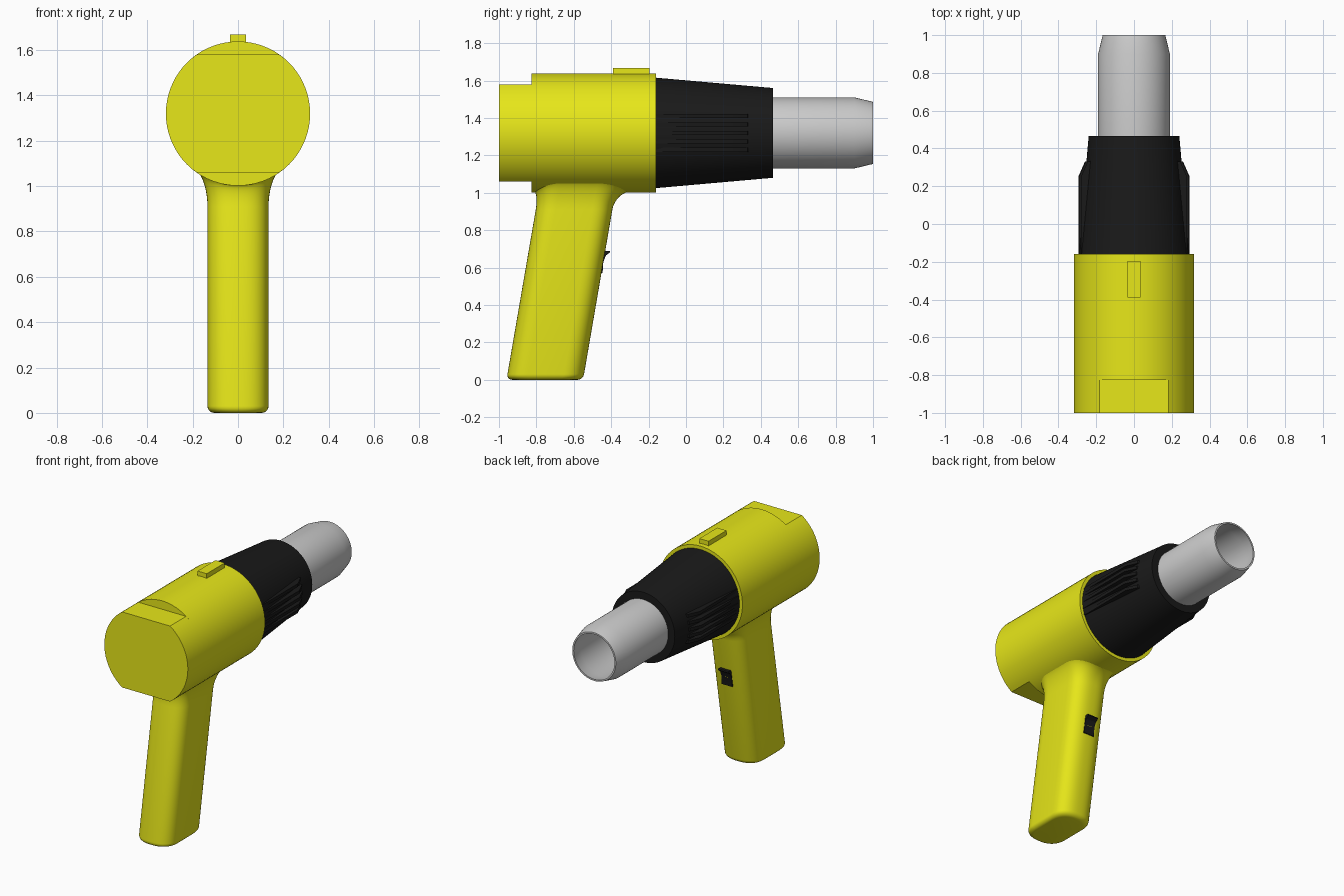
import bpy, bmesh, math

if "Cube" in bpy.data.objects:
    bpy.data.objects.remove(bpy.data.objects["Cube"])

CZ, R, N = 1.32, 0.318, 72      # barrel axis height, barrel radius, segments


def material(name, rgb):
    m = bpy.data.materials.new(name)
    m.diffuse_color = (*rgb, 1)
    m.use_nodes = True
    m.node_tree.nodes["Principled BSDF"].inputs["Base Color"].default_value = m.diffuse_color
    return m


YELLOW = material("yellow_plastic", (0.8, 0.8, 0.01))
BLACK = material("black_plastic", (0.01, 0.01, 0.01))


def loft(name, rings, mat=None, angle=30):
    """Closed solid skinned through rings with equal point counts."""
    bm = bmesh.new()
    loops = [[bm.verts.new(p) for p in ring] for ring in rings]
    n = len(loops[0])
    for a, b in zip(loops, loops[1:]):
        for i in range(n):
            j = (i + 1) % n
            bm.faces.new((a[i], a[j], b[j], b[i]))
    bm.faces.new(loops[0])
    bm.faces.new(loops[-1])
    bmesh.ops.recalc_face_normals(bm, faces=bm.faces)
    me = bpy.data.meshes.new(name)
    bm.to_mesh(me)
    bm.free()
    me.shade_smooth()
    me.set_sharp_from_angle(angle=math.radians(angle))
    if mat:
        me.materials.append(mat)
    ob = bpy.data.objects.new(name, me)
    bpy.context.collection.objects.link(ob)
    return ob


def circle(y, r, flat=9.0):
    """Circle around the barrel axis, optionally flattened top and bottom."""
    pts = []
    for i in range(N):
        a = 2 * math.pi * i / N
        dz = max(-flat, min(flat, r * math.sin(a)))
        pts.append((r * math.cos(a), y, CZ + dz))
    return pts


def lathe(name, profile, mat=None):
    return loft(name, [circle(y, r) for y, r in profile], mat)


def prism_x(name, outline, width, mat):
    """Side outline (y, z) extruded symmetrically along x."""
    return loft(name, [[(s * width / 2, y, z) for y, z in outline] for s in (-1, 1)], mat)


# Motor housing, with flats on the rear cap
lathe("motor_housing", [(-0.825, R), (-0.16, R)], YELLOW)
loft("rear_cap", [circle(-1.0, R, 0.26), circle(-0.81, R, 0.26)], YELLOW)
prism_x("top_tab", [(-0.39, 1.6), (-0.195, 1.6), (-0.195, 1.668), (-0.39, 1.668)], 0.07, YELLOW)

# Tapered heat shroud with side ribs
lathe("heat_shroud", [(-0.17, 0.296), (0.465, 0.24)], BLACK)
for side, label in ((-1, "left"), (1, "right")):
    for k in range(-2, 3):
        dz = 0.045 * k
        outline = [(0.15, -0.165), (0.295, -0.165), (0.295, 0.25), (0.26, 0.33), (0.15, 0.35)]
        drop = 0.295 - math.sqrt(0.295 ** 2 - dz ** 2)
        loft(f"shroud_rib_{label}_{k + 3}",
             [[(side * (x - drop), y, CZ + dz + h) for x, y in outline] for h in (-0.011, 0.011)],
             BLACK)

# Hollow metal nozzle
lathe("nozzle", [(0.44, 0.19), (0.9, 0.19), (1.0, 0.166), (1.0, 0.155),
                 (0.9, 0.178), (0.47, 0.178)])


# Raked handle, rounded at the foot and flared into the housing
def section(z, inset=0.0, flare=None):
    pts, m, hx, hy, cap = [], 48, 0.135 - inset, 0.205 - inset, 0.12
    for i in range(m):
        a = 2 * math.pi * (i + 0.5) / m
        c, s = math.cos(a), math.sin(a)
        x = hx * math.copysign(abs(c) ** 0.8, c)
        y = math.copysign(hy - cap, s) + cap * math.copysign(abs(s) ** 0.8, s)
        zz = z
        if flare is not None:
            x += 0.045 * c * flare[0]
            y += (0.09 if s > 0 else 0.03) * s * flare[0]
            top = CZ - math.sqrt(R * R - x * x) + 0.006
            zz = z + (top - z) * flare[1]
        pts.append((x, y - 0.755 + 0.172 * zz, zz))
    return pts


rings = []
for i in range(6):
    a = math.pi / 2 * i / 5
    rings.append(section(0.03 * (1 - math.sin(a)), 0.03 * (1 - math.cos(a))))
rings.reverse()
rings = [section(0.03 * (1 - math.cos(math.pi / 2 * i / 5)),
                 0.03 * (1 - math.sin(math.pi / 2 * i / 5))) for i in range(6)]
for i in range(9):
    a = math.pi / 2 * i / 8
    rings.append(section(0.91, 0, (1 - math.cos(a), math.sin(a))))
rings.append([(x * 0.8, (y + 0.58) * 0.8 - 0.58, 1.12) for x, y, z in rings[-1]])
loft("handle", rings, YELLOW, 40)

# Trigger switch
prism_x("trigger_switch", [(-0.48, 0.57), (-0.446, 0.57), (-0.442, 0.63), (-0.428, 0.665),
                           (-0.405, 0.682), (-0.408, 0.69), (-0.46, 0.688)], 0.08, BLACK)
